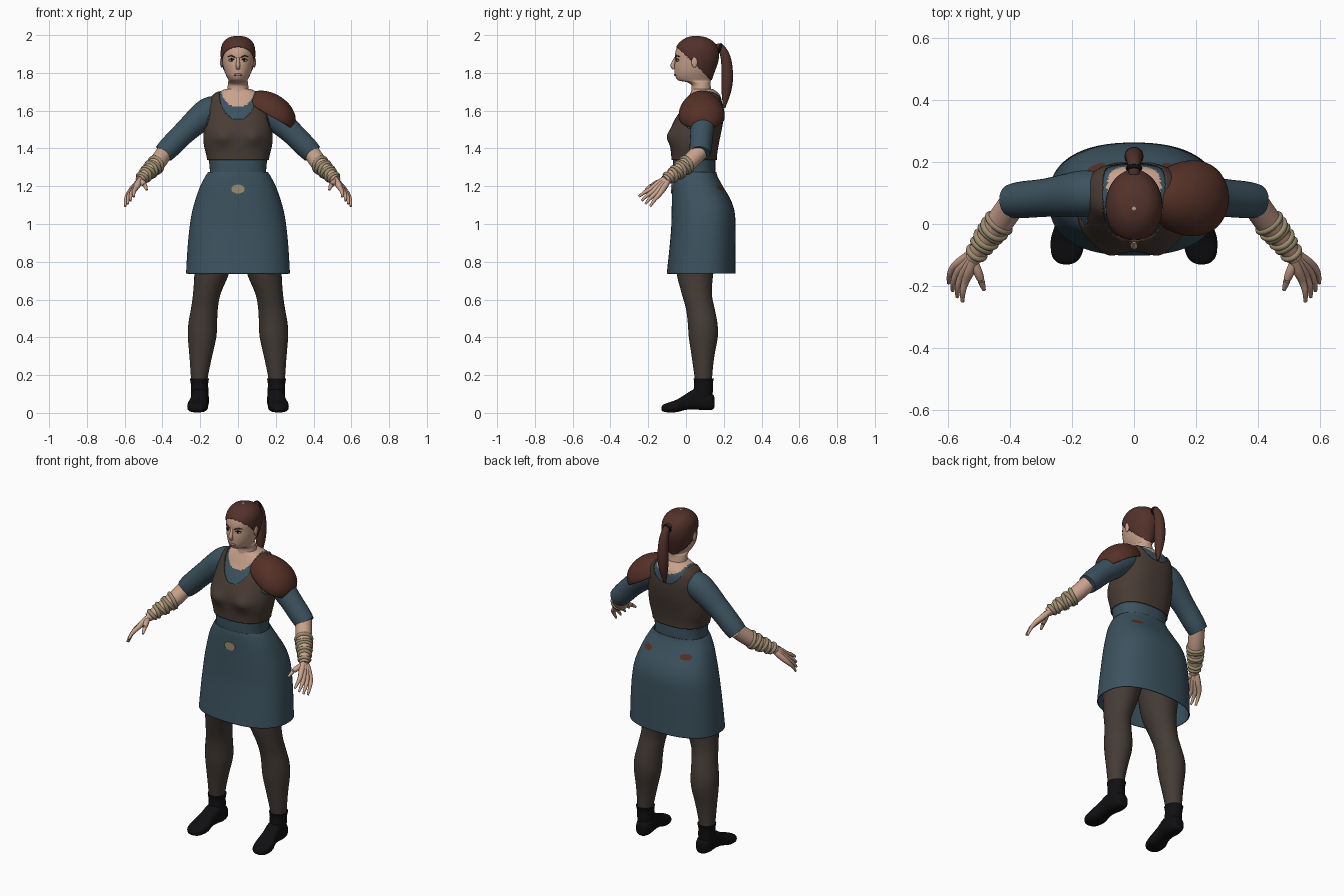
import bpy, bmesh, math
from mathutils import Vector

if "Cube" in bpy.data.objects:
    bpy.data.objects.remove(bpy.data.objects["Cube"])


def material(name, rgb):
    m = bpy.data.materials.new(name)
    m.use_nodes = True
    m.diffuse_color = (*rgb, 1)
    m.node_tree.nodes["Principled BSDF"].inputs["Base Color"].default_value = (*rgb, 1)
    return m


TEAL = material("teal_cloth", (.045, .085, .113))
VEST = material("brown_vest", (.066, .046, .035))
PAULDRON = material("red_leather", (.09, .03, .02))
HAIR = material("auburn_hair", (.085, .031, .023))
SKIN = material("skin", (.58, .36, .26))
WRAP = material("linen", (.33, .27, .16))
HOSE = material("dark_hose", (.058, .044, .036))
BLACK = material("black_leather", (.005, .005, .006))
WHITE = material("eye_white", (.6, .57, .53))
LIPS = material("lips", (.38, .17, .12))
made = []


def spline(rows, steps):
    """Smooth resampling of control rows."""
    rows = [Vector(r) for r in rows]
    out = []
    for i in range(steps + 1):
        f = i / steps * (len(rows) - 1)
        k = min(int(f), len(rows) - 2)
        t = f - k
        p0, p1, p2 = rows[max(k - 1, 0)], rows[k], rows[k + 1]
        p3 = rows[min(k + 2, len(rows) - 1)]
        m1, m2 = (p2 - p0) / 2, (p3 - p1) / 2
        out.append(p1 + m1 * t + (3 * (p2 - p1) - 2 * m1 - m2) * t * t
                   + (2 * (p1 - p2) + m1 + m2) * t ** 3)
    return out


def skin(name, rings, mats, rule=None, keep=None, caps=True, thick=0):
    """Join rings of points; rule picks a colour, keep drops faces."""
    bm = bmesh.new()
    loops = [[bm.verts.new(p) for p in ring] for ring in rings]
    n = len(loops[0])
    for a, b in zip(loops, loops[1:]):
        for j in range(n):
            bm.faces.new((a[j], a[(j + 1) % n], b[(j + 1) % n], b[j]))
    if caps:
        bm.faces.new(loops[0])
        bm.faces.new(loops[-1])
    bmesh.ops.recalc_face_normals(bm, faces=bm.faces)
    if keep:
        drop = [f for f in bm.faces if not keep(f.calc_center_median())]
        bmesh.ops.delete(bm, geom=drop, context='FACES')
        for _ in range(3):
            edge = [v for v in bm.verts if v.is_boundary]
            bmesh.ops.smooth_vert(bm, verts=edge, factor=.4, use_axis_x=True,
                                  use_axis_y=True, use_axis_z=True)
    if rule:
        for f in bm.faces:
            f.material_index = int(rule(f.calc_center_median()))
    me = bpy.data.meshes.new(name)
    bm.to_mesh(me)
    bm.free()
    for m in mats:
        me.materials.append(m)
    ob = bpy.data.objects.new(name, me)
    bpy.context.collection.objects.link(ob)
    if thick:
        s = ob.modifiers.new("thickness", 'SOLIDIFY')
        s.thickness = thick
        s.offset = -1
    made.append(ob)
    return ob


def loft(name, rows, mats, n=40, steps=40, power=2, axis='z', grow=0, warp=None, **kw):
    """Rows are position, centre x, half width, low and high extent."""
    rings = []
    for pos, cx, hw, lo, hi in spline(rows, steps):
        ring = []
        for j in range(n):
            a = math.tau * j / n
            c, s = (math.copysign(abs(q) ** (2 / power), q) for q in (math.cos(a), math.sin(a)))
            x = cx + (hw + grow) * c
            v = (lo + hi) / 2 + ((hi - lo) / 2 + grow) * s
            p = Vector((x, v, pos) if axis == 'z' else (x, pos, v))
            ring.append(warp(p) if warp else p)
        rings.append(ring)
    return skin(name, rings, mats, **kw)


def tube(name, rows, mat, side=1, n=16, steps=16):
    """Rows are x, y, z, radius."""
    pts = spline(rows, steps)
    rings = []
    for i, p in enumerate(pts):
        d = (pts[min(i + 1, steps)] - pts[max(i - 1, 0)]).xyz.normalized()
        u = d.cross((0, .6, .8) if abs(d.x) > .3 else (1, 0, 0)).normalized()
        w = d.cross(u)
        ring = [p.xyz + p.w * (u * math.cos(math.tau * j / n) + w * math.sin(math.tau * j / n))
                for j in range(n)]
        rings.append([Vector((side * q.x, q.y, q.z)) for q in ring])
    return skin(name, rings, [mat])


def ball(name, loc, size, mat):
    bpy.ops.mesh.primitive_uv_sphere_add(segments=20, ring_count=12, radius=1, location=loc)
    ob = bpy.context.object
    ob.name, ob.scale = name, size
    ob.data.materials.append(mat)
    made.append(ob)


def ring_band(name, loc, axis, major, minor, mat):
    bpy.ops.mesh.primitive_torus_add(major_segments=28, minor_segments=10, location=loc,
                                     major_radius=major, minor_radius=minor)
    ob = bpy.context.object
    ob.name = name
    ob.rotation_euler = Vector(axis).to_track_quat('Z', 'Y').to_euler()
    ob.data.materials.append(mat)
    made.append(ob)


# Shirt body and sleeveless vest share one profile
def bust(p):
    if p.y < .03:
        p.y -= .022 * math.exp(-((abs(p.x) - .085) / .05) ** 2 - ((p.z - 1.46) / .045) ** 2)
    return p


def neckline(c, wide, front, back):
    return (c.x / wide) ** 2 + ((c.z - 1.71) / (front if c.y < .08 else back)) ** 2 < 1


torso = [(1.25, 0, .15, -.065, .155), (1.3, 0, .15, -.068, .155), (1.36, 0, .159, -.07, .156),
         (1.42, 0, .173, -.076, .165), (1.47, 0, .175, -.079, .175), (1.52, 0, .17, -.067, .185),
         (1.58, 0, .163, -.038, .192), (1.63, 0, .153, -.008, .192), (1.67, 0, .136, .012, .185),
         (1.695, 0, .11, .025, .17), (1.715, 0, .065, .035, .14)]
loft("shirt_body", torso, [TEAL, SKIN], n=120, steps=60, power=2.4, warp=bust,
     rule=lambda c: neckline(c, .088, .09, .045))
loft("vest", torso, [VEST], n=140, steps=80, power=2.4, grow=.008, warp=bust, caps=False, thick=.006,
     keep=lambda c: c.z > 1.338 and not neckline(c, .1, .155, .1)
     and ((abs(c.x) - .215) / .065) ** 2 + ((c.z - 1.6) / .115) ** 2 > 1)

# Skirt with worn patches, and a clasp plate
skirt = [(1.275, 0, .158, -.068, .16), (1.25, 0, .174, -.071, .168), (1.2, 0, .2, -.073, .195),
         (1.13, 0, .225, -.075, .236), (1.06, 0, .244, -.076, .258), (.97, 0, .258, -.079, .262),
         (.86, 0, .268, -.089, .262), (.737, 0, .275, -.102, .262)]
loft("skirt", skirt, [TEAL, PAULDRON], n=140, steps=80, power=2.4, caps=False, thick=.006,
     rule=lambda c: c.y > .1 and ((abs(c.x) - .125) / .032) ** 2 + ((c.z - 1.19) / .016) ** 2 < 1)
bpy.ops.mesh.primitive_cylinder_add(vertices=14, radius=1, depth=1, location=(0, -.075, 1.185),
                                    rotation=(math.pi / 2, 0, 0))
clasp = bpy.context.object
clasp.name, clasp.scale = "skirt_clasp", (.036, .024, .009)
clasp.data.materials.append(WRAP)
made.append(clasp)

# Head, neck and hair cap
head = [(1.66, 0, .06, .025, .137), (1.70, 0, .058, .028, .135), (1.735, 0, .054, .028, .13),
        (1.752, 0, .052, 0, .13), (1.76, 0, .05, -.04, .132), (1.78, 0, .06, -.056, .138),
        (1.805, 0, .071, -.06, .147), (1.835, 0, .079, -.061, .158), (1.87, 0, .085, -.058, .168),
        (1.905, 0, .087, -.057, .17), (1.94, 0, .083, -.046, .16), (1.968, 0, .068, -.022, .138),
        (1.988, 0, .042, .01, .1), (1.996, 0, .006, .044, .056)]
loft("head", head, [SKIN], n=48, steps=65)
loft("hair_cap", head, [HAIR], n=72, steps=90, grow=.005, thick=.004,
     keep=lambda c: c.z > 1.925 - .95 * (c.y + .04) and c.z > 1.76)
tube("ponytail", [(0, .16, 1.935, .018), (0, .188, 1.93, .02), (0, .212, 1.87, .027),
                  (0, .218, 1.78, .031), (0, .213, 1.7, .025), (0, .202, 1.615, .006)], HAIR, steps=24)
ring_band("hair_tie", (0, .18, 1.932), (0, 1, -.3), .02, .007, BLACK)
tube("nose", [(0, -.055, 1.88, .007), (0, -.064, 1.86, .009), (0, -.07, 1.838, .012),
              (0, -.06, 1.823, .01)], SKIN)
ball("mouth", (0, -.057, 1.79), (.022, .007, .007), LIPS)

# Left-side shoulder guard: a tapered dome tilted down the arm
along, up = Vector((.86, 0, -.5)), Vector((.5, 0, .86))
dome = []
for i in range(21):
    phi = .04 + 1.64 * i / 20
    ring = []
    for j in range(40):
        a = math.tau * j / 40
        l = math.cos(a) * math.sin(phi)
        w = math.sin(a) * math.sin(phi) * (1 + .2 * l)
        ring.append(Vector((.165, .083, 1.588)) + along * l * .152
                    + Vector((0, w * .12, 0)) + up * .105 * math.cos(phi))
    dome.append(ring)
shell = skin("shoulder_guard", dome, [PAULDRON], caps=False, thick=.01)
bm = bmesh.new()
bm.from_mesh(shell.data)
bm.faces.new([v for v in bm.verts][:40])
bmesh.ops.recalc_face_normals(bm, faces=bm.faces)
bm.to_mesh(shell.data)
bm.free()

# Paired parts
leg = [(.15, .205, .042, .05, .14), (.2, .204, .046, .044, .139), (.3, .197, .06, .03, .15),
       (.4, .19, .075, .015, .168), (.47, .187, .076, .01, .167), (.55, .178, .071, 0, .152),
       (.63, .165, .073, -.022, .137), (.74, .139, .092, -.05, .145), (.86, .125, .108, -.058, .17),
       (1, .11, .105, -.058, .19), (1.1, .1, .09, -.05, .18)]
shoe = [(.151, .198, .012, .035, .075), (.142, .199, .034, .018, .098), (.1, .2, .046, .014, .12),
        (.05, .203, .046, .018, .128), (0, .208, .046, .016, .1), (-.05, .213, .055, .004, .07),
        (-.1, .217, .048, .003, .052), (-.123, .218, .03, .008, .042), (-.13, .218, .01, .015, .03)]
shaft = [(.07, .202, .044, .035, .14), (.12, .203, .046, .04, .142), (.155, .204, .046, .043, .142),
         (.183, .204, .051, .04, .148)]
arm = [(.385, .075, 1.385, .044), (.43, .01, 1.32, .044), (.475, -.047, 1.275, .037),
       (.52, -.112, 1.232, .025)]


def flip(rows, s):
    return [(r[0], s * r[1], *r[2:]) for r in rows]


for s, side in ((1, "left"), (-1, "right")):
    loft(side + "_leg", flip(leg, s), [HOSE], n=32)
    loft(side + "_shoe", flip(shoe, s), [BLACK], n=32, power=2.7, axis='y')
    loft(side + "_shoe_shaft", flip(shaft, s), [BLACK], n=28, steps=12)
    tube(side + "_sleeve", [(.09, .1, 1.615, .06), (.16, .098, 1.592, .075), (.28, .085, 1.488, .062),
                            (.36, .078, 1.408, .059), (.395, .074, 1.372, .054)], TEAL, s, 28, 24)
    tube(side + "_forearm", arm, SKIN, s, 20)
    # Linen bands wound around the forearm
    path = spline(arm, 40)
    for k in range(6):
        p, q = path[15 + 4 * k], path[16 + 4 * k]
        d = (q - p).xyz.normalized() + Vector((0, 0, .22 * (-1) ** k))
        ring_band(f"{side}_wrap_{k + 1}", (s * p.x, p.y, p.z), (s * d.x, d.y, d.z), p.w - .002, .011, WRAP)
    # Fingers spread from the wrist and merge into a palm
    for k in range(4):
        t = k / 3
        reach = Vector((.03, -.07, -.06)) * .25 * math.sin(math.pi * (t * .8 + .1))
        wrist = Vector((.515, -.116, 1.237)).lerp(Vector((.526, -.097, 1.224)), t)
        knuckle = Vector((.542, -.182, 1.188)).lerp(Vector((.58, -.138, 1.16)), t) + reach * .4
        tip = Vector((.551, -.247, 1.147)).lerp(Vector((.596, -.187, 1.096)), t) + reach * .5
        mid = knuckle.lerp(tip, .5) + Vector((.004, 0, .004))
        tube(f"{side}_finger_{k + 1}", [(*wrist, .015), (*wrist.lerp(knuckle, .5), .017),
             (*knuckle, .013), (*mid, .01), (*tip, .006)], SKIN, s, 10)
    tube(side + "_thumb", [(.517, -.118, 1.23, .014), (.503, -.155, 1.217, .015),
                           (.491, -.187, 1.2, .011), (.483, -.213, 1.181, .006)], SKIN, s, 10)
    # Face features
    ball(side + "_ear", (s * .087, .045, 1.856), (.008, .016, .028), SKIN)
    ball(side + "_eye", (s * .034, -.041, 1.866), (.015, .011, .007), WHITE)
    ball(side + "_iris", (s * .033, -.049, 1.866), (.006, .005, .006), BLACK)
    tube(side + "_eyelid", [(.018, -.053, 1.868, .002), (.034, -.051, 1.875, .003),
                            (.05, -.038, 1.868, .002)], BLACK, s, 8)
    tube(side + "_brow", [(.015, -.057, 1.882, .003), (.036, -.05, 1.89, .004),
                          (.056, -.033, 1.885, .002)], HAIR, s, 8)

# Smooth shading with sharp rims
bpy.ops.object.select_all(action='DESELECT')
for ob in made:
    ob.select_set(True)
bpy.context.view_layer.objects.active = made[0]
bpy.ops.object.shade_smooth_by_angle(angle=math.radians(50))
